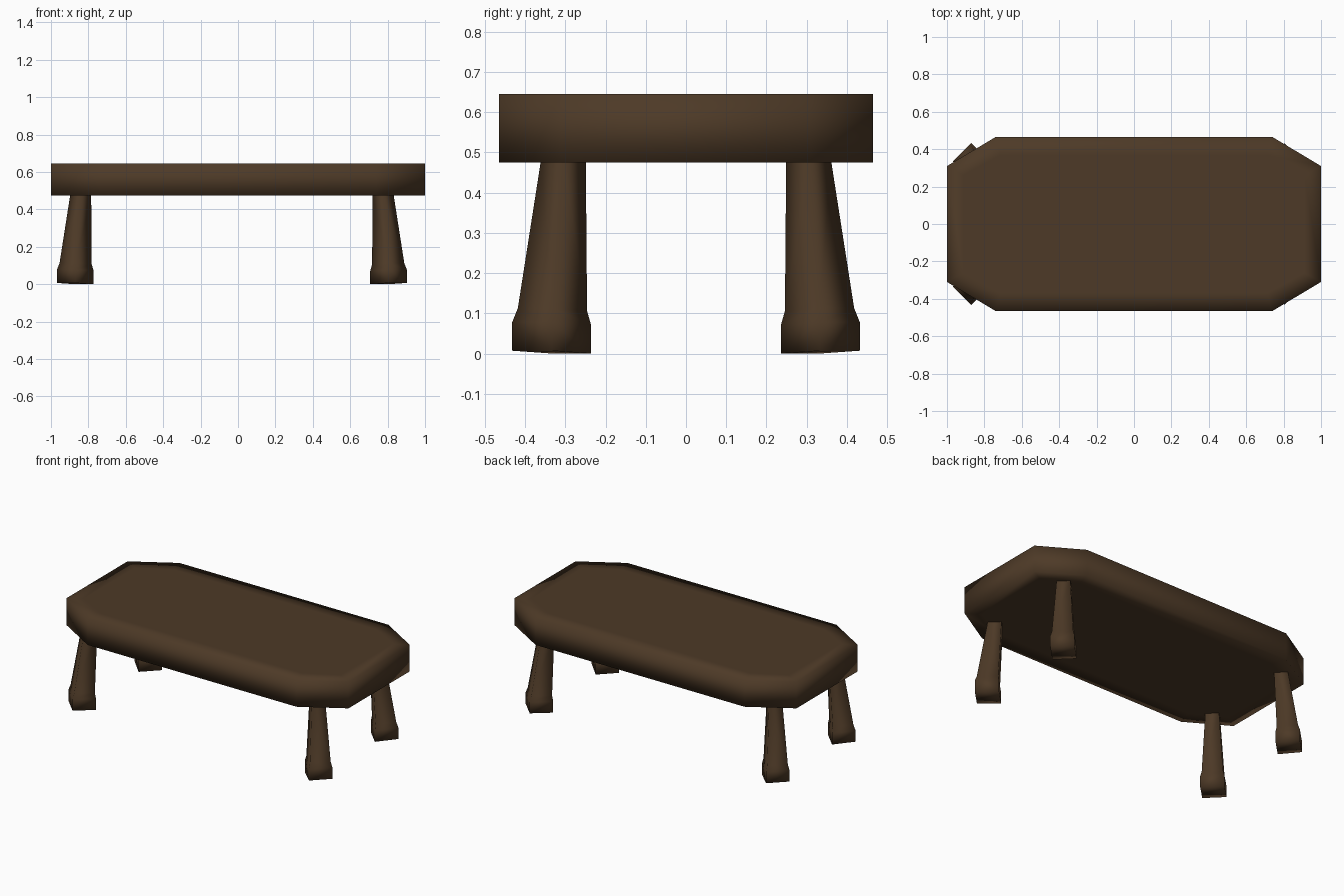
import bpy, bmesh

cube = bpy.data.objects.get("Cube")
if cube:
    bpy.data.objects.remove(cube, do_unlink=True)

wood = bpy.data.materials.new("dark_brown_wood")
wood.use_nodes = True
brown = (0.075, 0.042, 0.020, 1)
wood.diffuse_color = brown
wood.node_tree.nodes["Principled BSDF"].inputs["Base Color"].default_value = brown


def finish(name, bm):
    """Turn a bmesh into a smooth-shaded wooden object."""
    bmesh.ops.recalc_face_normals(bm, faces=bm.faces)
    for face in bm.faces:
        face.smooth = True
    mesh = bpy.data.meshes.new(name)
    bm.to_mesh(mesh)
    bm.free()
    mesh.materials.append(wood)
    obj = bpy.data.objects.new(name, mesh)
    bpy.context.collection.objects.link(obj)


def loft(rings):
    """Skin matching rings of points and cap both ends."""
    bm = bmesh.new()
    loops = [[bm.verts.new(p) for p in ring] for ring in rings]
    n = len(loops[0])
    for low, high in zip(loops, loops[1:]):
        for i in range(n):
            j = (i + 1) % n
            bm.faces.new((low[i], low[j], high[j], high[i]))
    caps = [bm.faces.new(loops[0]), bm.faces.new(loops[-1])]
    return bm, caps


# Table top: slab with clipped corners, inset so the rim shades softly
corner = [(1, 0.31), (0.74, 0.465)]
outline = corner + [(-x, y) for x, y in reversed(corner)]
outline += [(-x, -y) for x, y in outline]
slab, caps = loft([[(x, y, z) for x, y in outline] for z in (0.475, 0.645)])
bmesh.ops.recalc_face_normals(slab, faces=slab.faces)
bmesh.ops.inset_individual(slab, faces=caps, thickness=0.1)
finish("table_top", slab)

# Legs: splayed, tapering diamond sections with a flared foot
# each entry: height, outward shift, radius
sections = [(0.004, 0, 0.098), (0.075, 0, 0.098),
            (0.11, -0.002, 0.086), (0.475, -0.029, 0.056), (0.5, -0.031, 0.054)]
tilt = 0.003
for x_name, sx, foot_x in (("left", 1, 0.805), ("right", -1, -0.87)):
    for y_name, sy in (("front", -1), ("back", 1)):
        rings = []
        for z, shift, r in sections:
            cx, cy = foot_x + sx * shift, sy * (0.334 + shift)
            rings.append([(cx + sx * r, cy, z + tilt), (cx, cy + sy * r, z + tilt),
                          (cx - sx * r, cy, z - tilt - 0.001),
                          (cx, cy - sy * r, z - tilt - 0.001)])
        leg, _ = loft(rings)
        finish(f"{y_name}_{x_name}_leg", leg)
